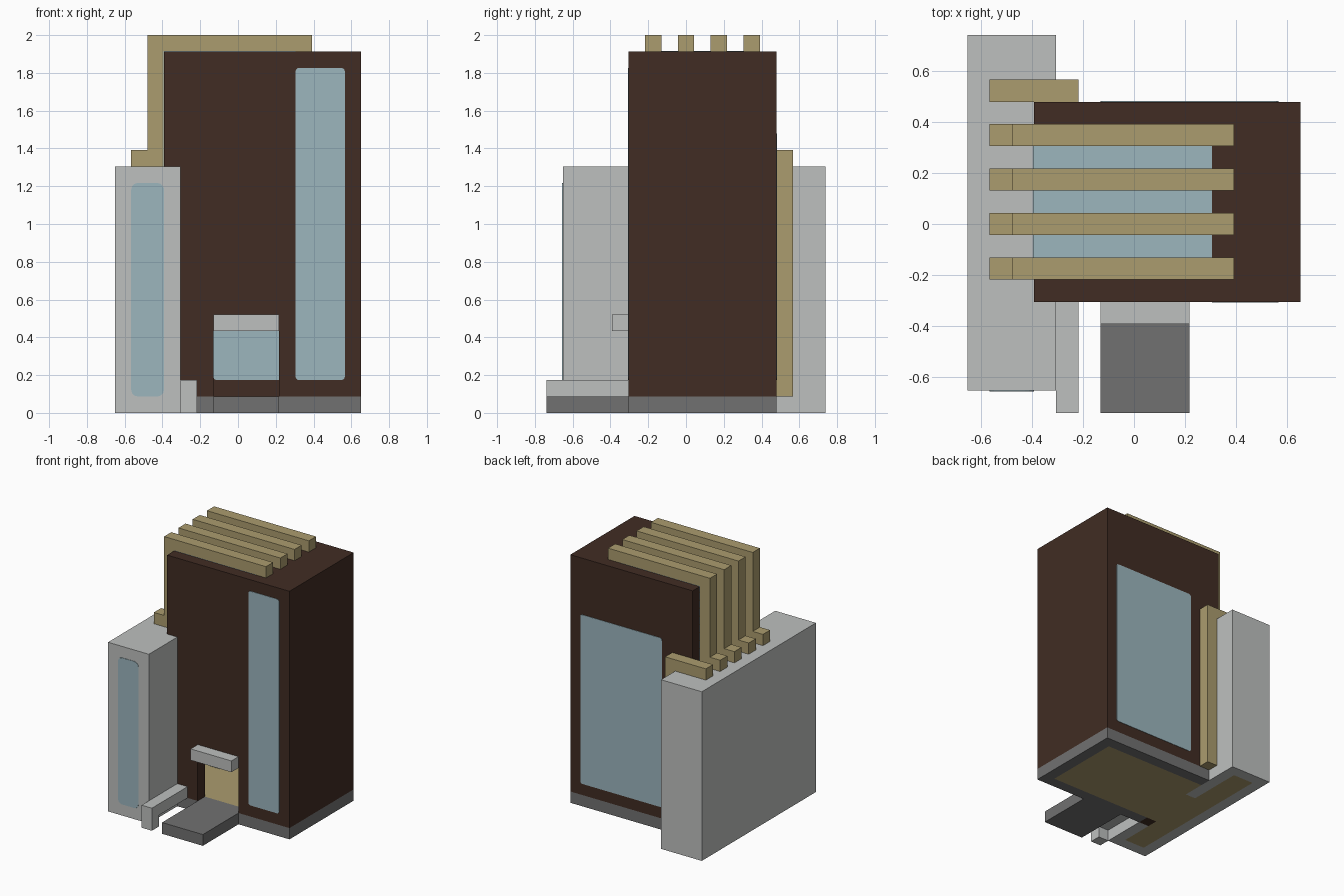
import bpy
import bmesh

cube = bpy.data.objects.get("Cube")
if cube:
    bpy.data.objects.remove(cube, do_unlink=True)

U = 2 / 23      # one building module
EPS = 0.035     # pane overshoot, in modules


def material(name, r, g, b):
    m = bpy.data.materials.new(name)
    m.use_nodes = True
    lin = [((c / 255 + 0.055) / 1.055) ** 2.4 for c in (r, g, b)] + [1]
    m.diffuse_color = lin
    m.node_tree.nodes["Principled BSDF"].inputs["Base Color"].default_value = lin
    return m


BROWN = material("dark brown", 65, 44, 35)
LIGHT = material("light grey", 190, 192, 191)
DARK = material("dark grey", 113, 113, 113)
TAN = material("tan wood", 171, 156, 110)
GLASS = material("pale blue glass", 156, 182, 190)


def box(name, mat, x, y, z, round_axis=None, radius=0.2):
    """Box spanning module ranges; optionally round the edges along one axis."""
    bm = bmesh.new()
    bmesh.ops.create_cube(bm, size=1)
    for v in bm.verts:
        for i, (lo, hi) in enumerate((x, y, z)):
            v.co[i] = (lo if v.co[i] < 0 else hi) * U
        v.co.x -= 7.5 * U
        v.co.y -= 8.5 * U
    if round_axis is not None:
        edges = [e for e in bm.edges
                 if abs((e.verts[0].co - e.verts[1].co).normalized()[round_axis]) > 0.9]
        bmesh.ops.bevel(bm, geom=edges, offset=radius * U, segments=3,
                        profile=0.5, affect='EDGES')
    mesh = bpy.data.meshes.new(name)
    bm.to_mesh(mesh)
    bm.free()
    mesh.materials.append(mat)
    ob = bpy.data.objects.new(name, mesh)
    bpy.context.scene.collection.objects.link(ob)
    return ob


def pane(lo, hi):
    return (lo - EPS, hi + EPS)


# Foundation rim, floors and entrance step
box("foundation_front", DARK, (4, 15), (5, 6), (0, 1))
box("foundation_back", DARK, (4, 15), (13, 14), (0, 1))
box("foundation_right", DARK, (14, 15), (6, 13), (0, 1))
box("main_floor", TAN, (4, 14), (6, 13), (0, 1))
box("passage_floor", TAN, (3, 4), (6, 11), (0, 1))
box("annex_floor", TAN, (1, 3), (2, 16), (0, 1))
box("entrance_step", DARK, (6, 10), (0, 5), (0, 1))

# Main block walls, with an open doorway
box("corner_post", BROWN, (3, 4), (5, 6), (0, 22))
box("front_wall_left", BROWN, (4, 6), (5, 6), (1, 22))
box("front_wall_over_door", BROWN, (6, 10), (5, 6), (5, 22))
box("front_wall_right", BROWN, (10, 15), (5, 6), (1, 22))
box("back_wall", BROWN, (4, 15), (13, 14), (1, 22))
box("back_corner", BROWN, (3, 4), (13, 14), (15, 22))
box("side_wall", BROWN, (14, 15), (6, 13), (1, 22))
box("upper_side_wall", BROWN, (3, 4), (6, 13), (15, 22))
box("main_roof", BROWN, (4, 14), (6, 13), (21, 22))

# Annex walls and roof
box("annex_front", LIGHT, (0, 4), (1, 2), (0, 14))
box("annex_back", LIGHT, (0, 4), (16, 17), (0, 14))
box("annex_outer_wall", LIGHT, (0, 1), (2, 16), (0, 14))
box("annex_inner_wall_front", LIGHT, (3, 4), (2, 5), (0, 14))
box("annex_inner_wall_back", LIGHT, (3, 4), (11, 16), (0, 14))
box("annex_roof", LIGHT, (0, 4), (1, 17), (14, 15))

# Door canopy and low rail
box("door_canopy", LIGHT, (6, 10), (4, 5), (5, 6))
box("rail_post", LIGHT, (4, 5), (0, 1), (0, 1))
box("rail_bar", LIGHT, (4, 5), (0, 5), (1, 2))

# Windows, running through the wall thickness
box("front_window", GLASS, (11, 14), pane(5, 6), (2, 21), 1)
box("back_window", GLASS, (6, 14), pane(13, 14), (2, 17), 1)
box("annex_window", GLASS, (1, 3), pane(1, 2), (1, 14), 1, 0.4)
box("roof_window", GLASS, (3 - EPS, 11), (6, 13), pane(21, 22))
box("upper_side_window", GLASS, pane(3, 4), (6, 13), (15, 21.5))

# Wooden slats wrapping from the roof down to the annex
for n, y in enumerate((6, 8, 10, 12), 1):
    span = (y, y + 1)
    box(f"roof_slat_{n}", TAN, (2, 12), span, (22, 23))
    box(f"side_slat_{n}", TAN, (2, 3), span, (15, 22))
    box(f"slat_foot_{n}", TAN, (1, 2), span, (15, 16))

# Lower slat at the back, folding over the annex roof
box("back_slat_top", TAN, (1, 5), (14, 15), (15, 16))
box("back_slat_upright", TAN, (4, 5), (14, 15), (1, 15))
